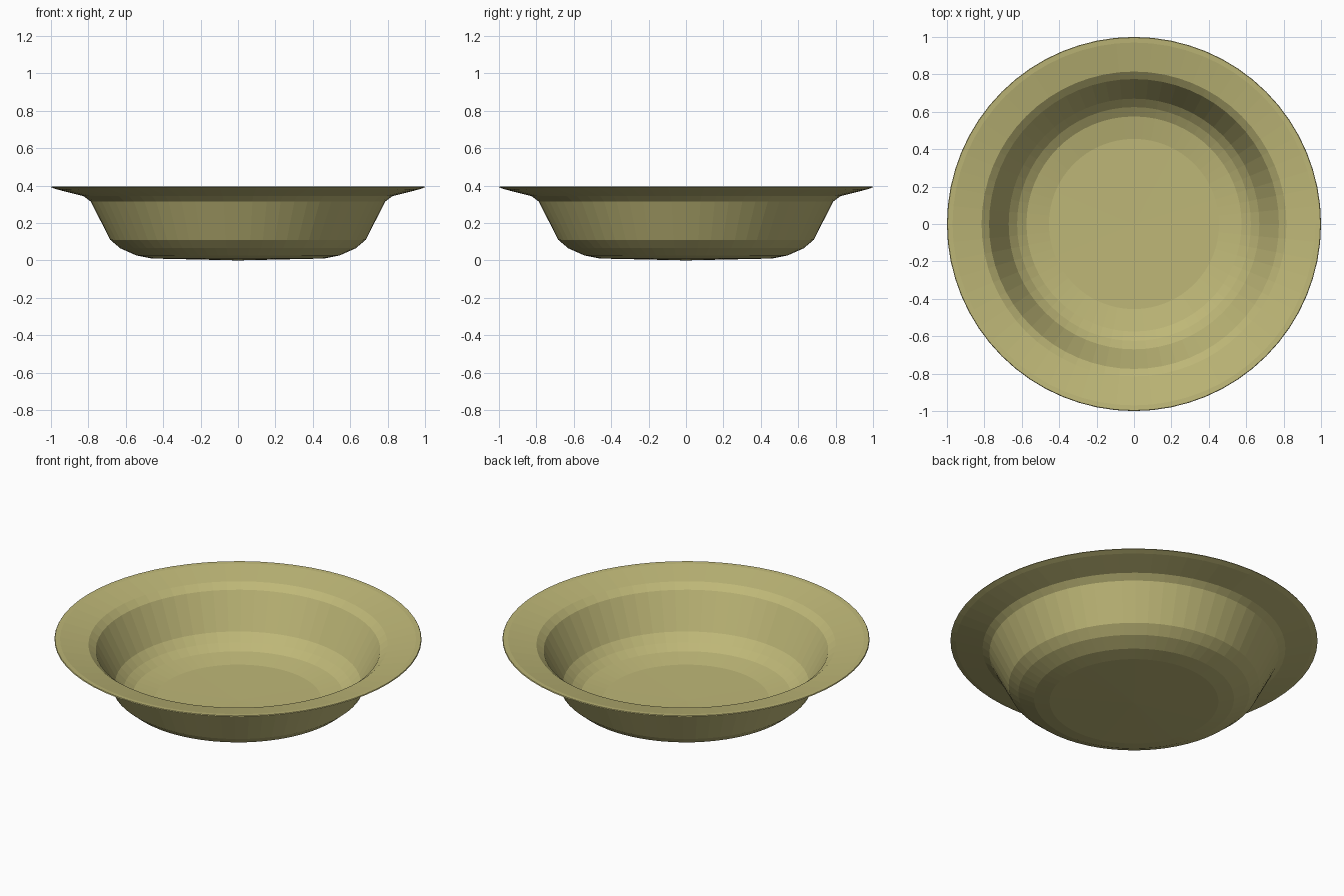
import bpy, bmesh, math

if "Cube" in bpy.data.objects:
    bpy.data.objects.remove(bpy.data.objects["Cube"])

SEGMENTS = 64

# Cross-section (radius, height): underside from centre to rim, then the inside back to centre
OUTER = [(0.46, 0.01), (0.545, 0.027), (0.63, 0.065), (0.683, 0.11),
         (0.788, 0.315), (0.825, 0.343), (0.97, 0.38), (1.0, 0.391)]
INNER = [(0.997, 0.396), (0.97, 0.394), (0.815, 0.36), (0.775, 0.328),
         (0.67, 0.126), (0.625, 0.082), (0.575, 0.051), (0.455, 0.027)]


def lathe(name, profile, z_start, z_end, material):
    """Spin an open profile about z and close it at both centre points."""
    bm = bmesh.new()
    rings = []
    for r, z in profile:
        rings.append([bm.verts.new((r * math.cos(a), r * math.sin(a), z))
                      for a in (2 * math.pi * i / SEGMENTS for i in range(SEGMENTS))])
    start = bm.verts.new((0, 0, z_start))
    end = bm.verts.new((0, 0, z_end))
    for i in range(SEGMENTS):
        j = (i + 1) % SEGMENTS
        bm.faces.new((start, rings[0][j], rings[0][i]))
        for a, b in zip(rings, rings[1:]):
            bm.faces.new((a[i], a[j], b[j], b[i]))
        bm.faces.new((end, rings[-1][i], rings[-1][j]))
    bmesh.ops.recalc_face_normals(bm, faces=bm.faces)
    mesh = bpy.data.meshes.new(name)
    bm.to_mesh(mesh)
    bm.free()
    mesh.materials.append(material)
    obj = bpy.data.objects.new(name, mesh)
    bpy.context.collection.objects.link(obj)
    return obj


khaki = bpy.data.materials.new("khaki_glaze")
khaki.diffuse_color = (0.515, 0.474, 0.185, 1)
khaki.use_nodes = True
khaki.node_tree.nodes["Principled BSDF"].inputs["Base Color"].default_value = khaki.diffuse_color

# Bowl with a wide, gently rising rim
lathe("bowl", OUTER + INNER, 0.0, 0.023, khaki)
